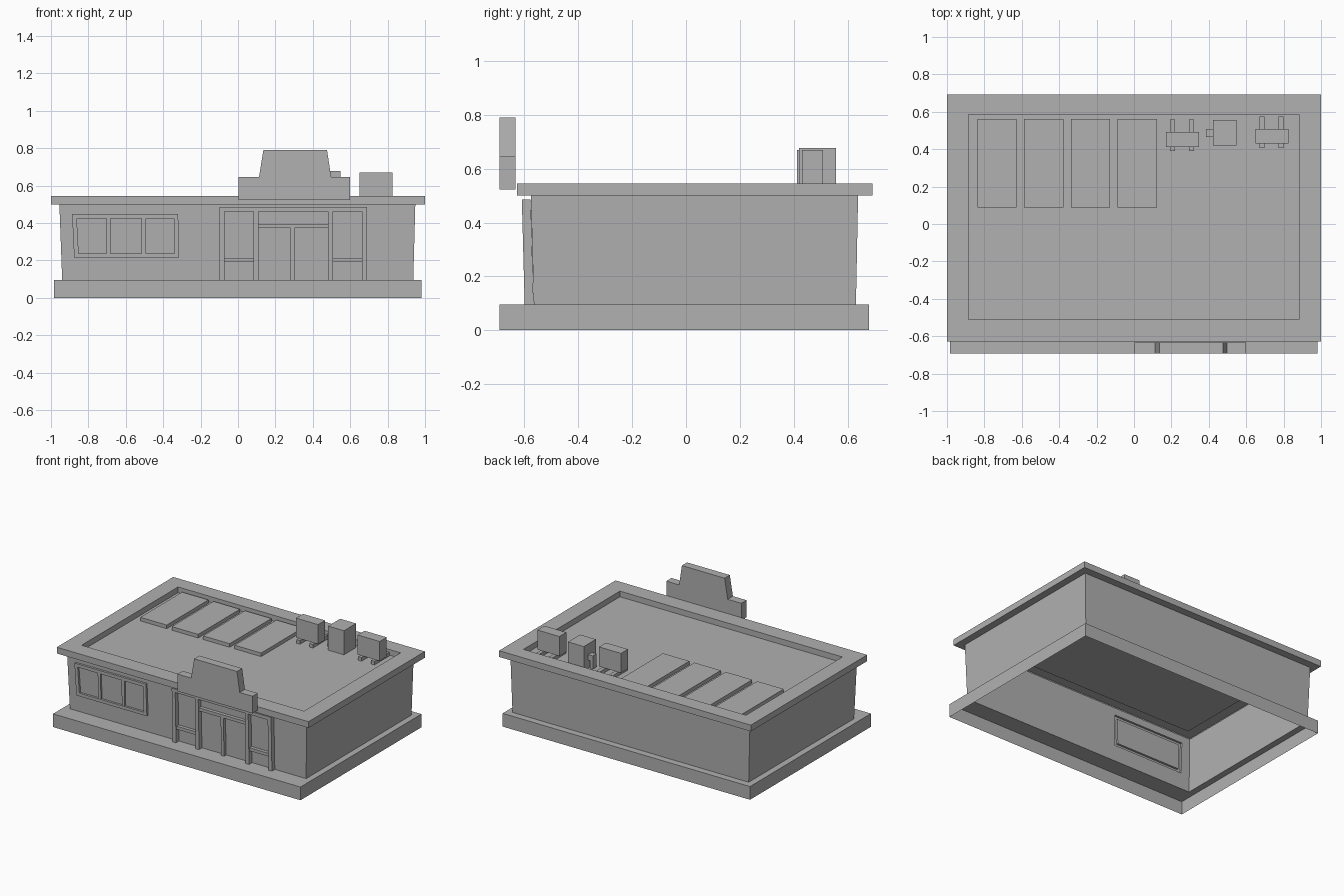
import bpy, bmesh

if "Cube" in bpy.data.objects:
    bpy.data.objects.remove(bpy.data.objects["Cube"])

grey = bpy.data.materials.new("dark_grey")
grey.diffuse_color = (0.44, 0.44, 0.44, 1)
grey.use_nodes = True
grey.node_tree.nodes["Principled BSDF"].inputs["Base Color"].default_value = grey.diffuse_color


def make_object(name, bm):
    mesh = bpy.data.meshes.new(name)
    bm.to_mesh(mesh)
    bm.free()
    mesh.materials.append(grey)
    obj = bpy.data.objects.new(name, mesh)
    bpy.context.collection.objects.link(obj)
    return obj


def loft(name, loops, cap=False, skip=()):
    """Skin a list of four-point loops; skip leaves out sides."""
    bm = bmesh.new()
    loops = [[bm.verts.new(p) for p in loop] for loop in loops]
    for a, b in zip(loops, loops[1:]):
        for i in range(4):
            if i not in skip:
                j = (i + 1) % 4
                bm.faces.new((a[i], a[j], b[j], b[i]))
    if cap:
        bm.faces.new(loops[-1])
    return make_object(name, bm)


def level(x0, x1, y0, y1, z):
    return [(x0, y0, z), (x1, y0, z), (x1, y1, z), (x0, y1, z)]


def wall_y(z):
    return -0.565 - 0.011 * (z - 0.095) / 0.405


def on_wall(pts, out=0.0):
    """Points (x, z) placed on the leaning front wall, pushed out by a distance."""
    return [(x, wall_y(z) - out, z) for x, z in pts]


def boxes(name, items):
    """Boxes (x0, x1, y0, y1, z0, z1, optional lean of the top in y)."""
    bm = bmesh.new()
    for x0, x1, y0, y1, z0, z1, *lean in items:
        for v in bmesh.ops.create_cube(bm, size=1)["verts"]:
            x, y, z = v.co
            v.co = (x1 if x > 0 else x0,
                    (y1 if y > 0 else y0) + (sum(lean) if z > 0 else 0),
                    z1 if z > 0 else z0)
    return make_object(name, bm)


def wall_bars(name, bars):
    """Bars (x0, x1, z0, z1, depth) standing on the front wall."""
    items = []
    for x0, x1, z0, z1, d in bars:
        y = wall_y(z0)
        items.append((x0, x1, y - d, y - 0.001, z0, z1, wall_y(z1) - y))
    return boxes(name, items)


# Open-bottomed building shell: plinth, flared walls, roof with sunken floor
foot = level(-0.94, 0.937, -0.565, 0.631, 0.095)
head = level(-0.955, 0.948, -0.576, 0.639, 0.50)
loft("plinth", [level(-0.985, 0.981, -0.692, 0.68, 0),
                level(-0.985, 0.981, -0.692, 0.68, 0.095), foot])
loft("side_and_back_walls", [foot, head], skip=(0,))
loft("roof", [head, level(-1, 1, -0.628, 0.693, 0.50), level(-1, 1, -0.628, 0.693, 0.545),
              level(-0.886, 0.882, -0.51, 0.585, 0.545),
              level(-0.886, 0.882, -0.51, 0.585, 0.504)], cap=True)

# Front wall with a window opening, then the raised frame and sunken pane
hole = [(-0.876, 0.215), (-0.316, 0.215), (-0.32, 0.447), (-0.887, 0.447)]
inner = [(-0.852, 0.238), (-0.34, 0.238), (-0.343, 0.423), (-0.862, 0.423)]
loft("front_wall", [[foot[0], foot[1], head[1], head[0]], on_wall(hole)])
loft("window_frame", [on_wall(hole), on_wall(hole, 0.015), on_wall(inner, 0.015),
                      on_wall(inner)], cap=True)
wall_bars("window_mullions", [(-0.704, -0.682, 0.238, 0.423, 0.013),
                              (-0.515, -0.493, 0.238, 0.423, 0.013)])

# Entrance: posts, header, transom, door divider and side rails
posts = [(x, x + 0.027, 0.095, 0.46, 0.034) for x in (-0.10, 0.083, 0.48, 0.662)]
wall_bars("entrance_frame", posts + [
    (-0.10, 0.69, 0.46, 0.485, 0.034), (0.11, 0.48, 0.372, 0.395, 0.025),
    (0.28, 0.302, 0.095, 0.372, 0.025),
    (-0.073, 0.083, 0.19, 0.213, 0.025), (0.507, 0.662, 0.19, 0.213, 0.025)])

# Stepped sign board, extruded from its profile
profile = [(0.004, 0.522), (0.6, 0.522), (0.6, 0.645), (0.498, 0.645),
           (0.476, 0.79), (0.136, 0.79), (0.112, 0.645), (0.004, 0.645)]
bm = bmesh.new()
face = bm.faces.new([bm.verts.new((x, -0.692, z)) for x, z in profile])
ext = bmesh.ops.extrude_face_region(bm, geom=[face])
bmesh.ops.translate(bm, vec=(0, 0.059, 0),
                    verts=[g for g in ext["geom"] if isinstance(g, bmesh.types.BMVert)])
bmesh.ops.recalc_face_normals(bm, faces=bm.faces)
make_object("sign_board", bm)

# Row of roof panels
boxes("roof_panels", [(-0.838 + 0.25 * i, -0.628 + 0.25 * i, 0.088, 0.562, 0.504, 0.53)
                      for i in range(4)])

# Two roof units on rails
for name, x, y in (("left_roof_unit", 0.172, 0.413), ("right_roof_unit", 0.65, 0.43)):
    boxes(name, [(x, x + 0.175, y, y + 0.079, 0.53, 0.67)])
    boxes(name + "_rails", [(x + dx, x + dx + 0.028, y - 0.024, y + 0.145, 0.504, 0.53)
                            for dx in (0.02, 0.122)])

# Taller middle unit with its side pipe
boxes("middle_roof_unit", [(0.422, 0.548, 0.42, 0.557, 0.504, 0.677)])
boxes("side_pipe", [(0.386, 0.406, 0.465, 0.507, 0.504, 0.60),
                    (0.406, 0.422, 0.465, 0.507, 0.56, 0.60)])
